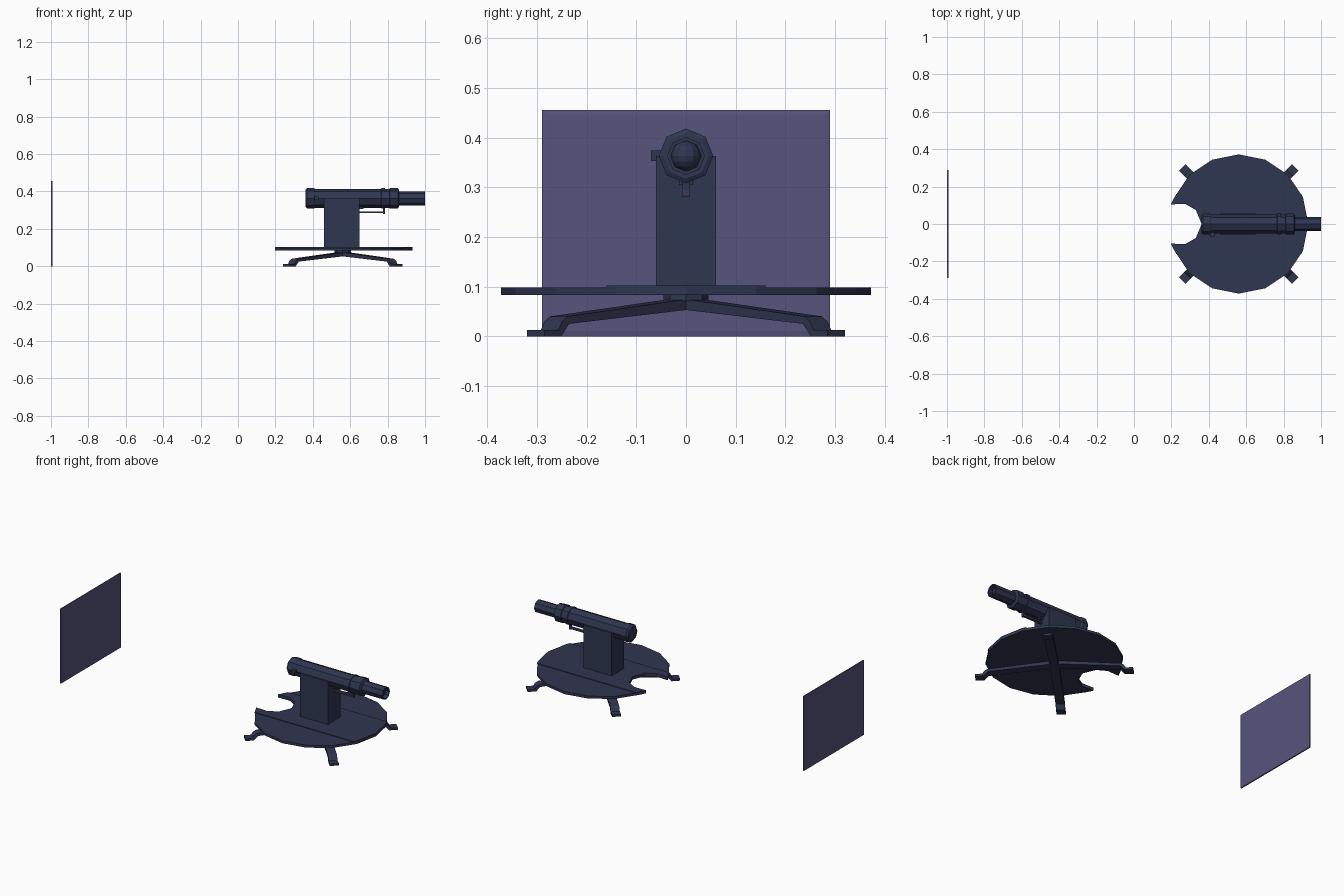
import bpy, bmesh, math
from mathutils import Matrix, Vector

if "Cube" in bpy.data.objects:
    bpy.data.objects.remove(bpy.data.objects["Cube"])


def material(name, rgb):
    m = bpy.data.materials.new(name)
    m.use_nodes = True
    m.diffuse_color = (*rgb, 1)
    m.node_tree.nodes["Principled BSDF"].inputs["Base Color"].default_value = (*rgb, 1)
    return m


NAVY = material("dark navy metal", (0.028, 0.037, 0.08))
VIOLET = material("dusky violet", (0.095, 0.09, 0.205))
PLUM = material("dark plum", (0.055, 0.04, 0.08))
CX = 0.56      # turntable centre
AXIS_Z = 0.363  # barrel axis height


def finish(name, bm, mat):
    bmesh.ops.recalc_face_normals(bm, faces=bm.faces)
    me = bpy.data.meshes.new(name)
    bm.to_mesh(me)
    bm.free()
    me.materials.append(mat)
    ob = bpy.data.objects.new(name, me)
    bpy.context.collection.objects.link(ob)
    return ob


def box(name, lo, hi, mat=NAVY):
    bm = bmesh.new()
    bmesh.ops.create_cube(bm, size=1)
    lo, hi = Vector(lo), Vector(hi)
    for v in bm.verts:
        v.co = (lo + hi) / 2 + Vector(c * s for c, s in zip(v.co, hi - lo))
    return finish(name, bm, mat)


def prism(name, points, shift, mat=NAVY):
    """Extrude a closed outline of 3D points along a vector."""
    bm = bmesh.new()
    face = bm.faces.new([bm.verts.new(p) for p in points])
    out = bmesh.ops.extrude_face_region(bm, geom=[face])["geom"]
    bmesh.ops.translate(bm, vec=shift, verts=[g for g in out if isinstance(g, bmesh.types.BMVert)])
    return finish(name, bm, mat)


def lathe_x(name, profile, sides=8, mat=NAVY):
    """Rings of (x, radius) around the barrel axis, closed at both ends."""
    bm = bmesh.new()
    rings = []
    for x, r in profile:
        angles = [2 * math.pi * i / sides for i in range(sides)]
        rings.append([bm.verts.new((x, r * math.cos(a), AXIS_Z + r * math.sin(a))) for a in angles])
    for a, b in zip(rings, rings[1:]):
        for i in range(sides):
            j = (i + 1) % sides
            bm.faces.new((a[i], a[j], b[j], b[i]))
    bm.faces.new(rings[0])
    bm.faces.new(rings[-1])
    return finish(name, bm, mat)


# Turntable: sixteen-sided disc with a rounded notch at the rear
R = 0.372
rim = [(CX + R * math.cos(math.radians(a)), R * math.sin(math.radians(a)))
       for a in [-157.5 + 22.5 * i for i in range(15)]]
notch = [(0.197, 0.105), (0.275, 0.107), (0.33, 0.075), (0.362, 0),
         (0.33, -0.075), (0.275, -0.107), (0.197, -0.105)]
prism("turntable", [(x, y, 0.083) for x, y in rim + notch], (0, 0, 0.015))

# Slightly raised centre strip of the turntable
strip_y = 0.16
edge_x = 0.335
middle = [p for p in rim if abs(p[1]) < strip_y]
left_part = [p for p in middle if p[0] < CX]
right_part = [p for p in middle if p[0] > CX]
outline = ([left_part[0], (CX - edge_x, -strip_y), (CX + edge_x, -strip_y)]
           + right_part + [(CX + edge_x, strip_y), (CX - edge_x, strip_y), left_part[1]] + notch)
prism("turntable_centre_strip", [(x, y, 0.098) for x, y in outline], (0, 0, 0.004))

# Hub and four diagonal legs with flat feet
bm = bmesh.new()
bmesh.ops.create_cone(bm, cap_ends=True, segments=8, radius1=0.045, radius2=0.045, depth=0.014,
                      matrix=Matrix.Translation((CX, 0, 0.078)))
finish("hub", bm, NAVY)
leg = [(0, 0.077), (0.362, 0.04), (0.378, 0.03), (0.388, 0.013), (0.428, 0.013),
       (0.428, 0), (0.38, 0), (0.358, 0.025), (0, 0.055)]
W = 0.025
for side, sy in (("left", 45), ("right", 135)):
    for end, turn in (("front", 0), ("rear", 180)):
        ob = prism(f"{end}_{side}_leg", [(r, -W, z) for r, z in leg], (0, 2 * W, 0))
        ob.data.transform(Matrix.Translation((CX, 0, 0)) @ Matrix.Rotation(math.radians(sy + turn), 4, "Z"))

# Pedestal
box("pedestal", (0.46, -0.06, 0.098), (0.65, 0.06, AXIS_Z))

# Eight-sided barrel with rear cap, front band and hollow muzzle
lathe_x("rear_cap", [(0.36, 0.045), (0.37, 0.055), (0.405, 0.055), (0.415, 0.049)])
lathe_x("barrel", [(0.41, 0.051), (0.855, 0.051)])
lathe_x("front_band", [(0.765, 0.051), (0.767, 0.055), (0.785, 0.055), (0.787, 0.051)])
lathe_x("front_collar", [(0.81, 0.051), (0.812, 0.055), (0.855, 0.055), (0.86, 0.046)])
lathe_x("muzzle", [(0.85, 0.038), (1.0, 0.038), (1.0, 0.031), (0.94, 0.031)])

# Rounded round resting inside the muzzle
bm = bmesh.new()
bmesh.ops.create_uvsphere(bm, u_segments=12, v_segments=8, radius=0.03,
                          matrix=Matrix.Translation((0.96, 0, AXIS_Z)))
finish("loaded_round", bm, NAVY)

# Trigger grip under the barrel and side knob
box("trigger_bracket", (0.645, -0.014, 0.305), (0.67, 0.014, 0.33))
box("trigger_bar", (0.65, -0.008, 0.284), (0.785, 0.008, 0.294), PLUM)
box("trigger_post", (0.775, -0.008, 0.28), (0.785, 0.008, 0.32))
box("side_knob", (0.41, -0.07, 0.353), (0.43, -0.04, 0.374))

# Standing target panel with a shallow chamfered front border
bm = bmesh.new()
bmesh.ops.create_cube(bm, size=1)
for v in bm.verts:
    front = v.co.x > 0
    v.co = Vector((-0.993 if front else -1.0, v.co.y * 0.58, 0.2275 + v.co.z * 0.455))
face = max(bm.faces, key=lambda f: f.calc_center_median().x)
bmesh.ops.inset_region(bm, faces=[face], thickness=0.015, depth=0.002)
finish("target_panel", bm, VIOLET)
